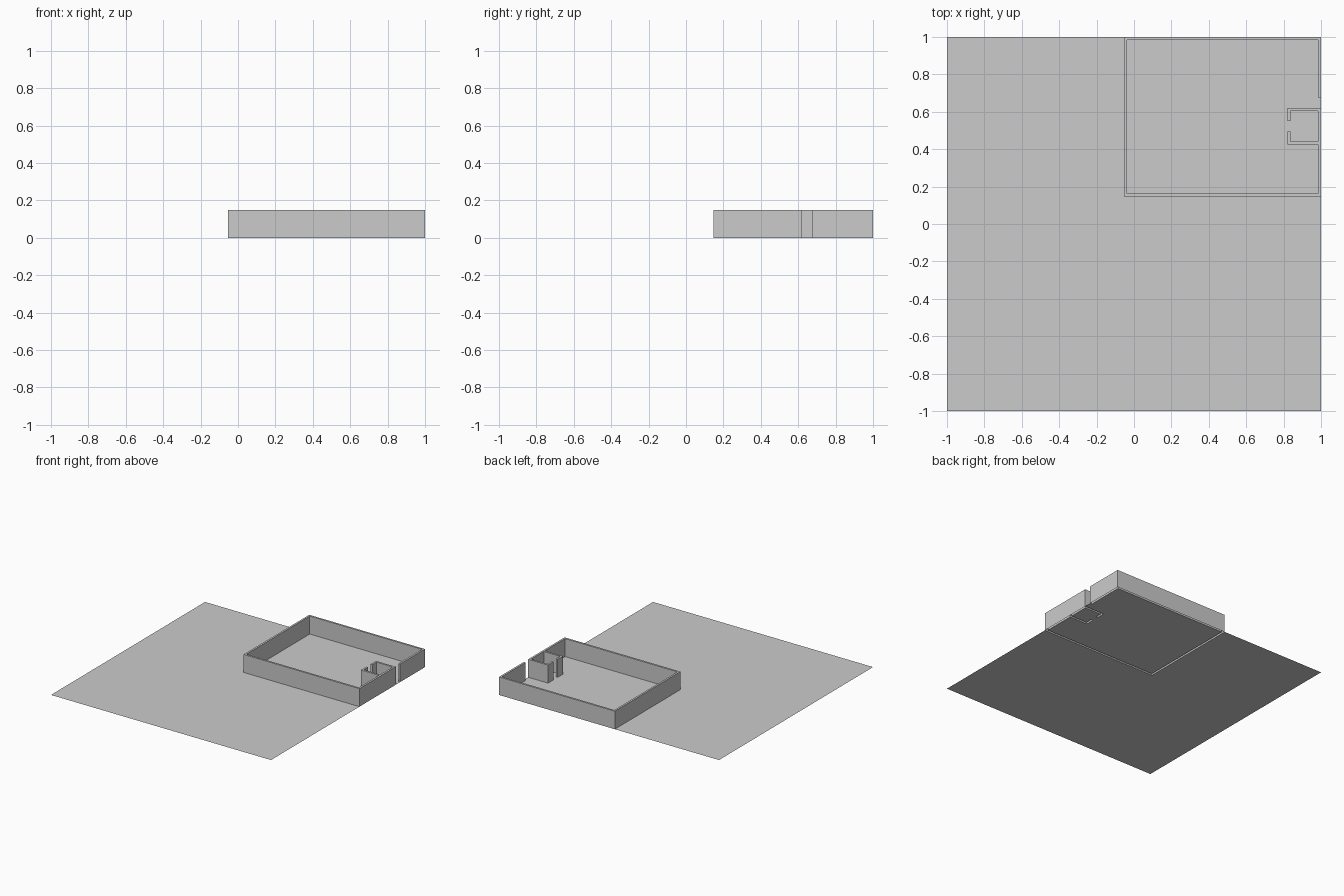
import bpy, bmesh

if "Cube" in bpy.data.objects:
    bpy.data.objects.remove(bpy.data.objects["Cube"])

H = 0.148           # wall height
T = 0.016           # wall thickness
X0, Y0 = -0.053, 0.148   # outer left and front faces of the building
RX, RY0, RY1 = 0.82, 0.425, 0.62   # small room outer limits

# wall footprints: x0, y0, x1, y1
WALLS = [
    (X0, 1 - T, 1, 1),              # back wall
    (X0, Y0, 1, Y0 + T),            # front wall
    (X0, Y0, X0 + T, 1),            # left wall
    (1 - T, 0.677, 1, 1),           # right wall behind the entrance
    (1 - T, Y0, 1, RY1),            # right wall in front of the entrance
    (RX, RY1 - T, 1, RY1),          # small room back wall
    (RX, RY0, 1, RY0 + T),          # small room front wall
    (RX, 0.55, RX + T, RY1),        # small room door jambs
    (RX, RY0, RX + T, 0.495),
]


def in_wall(x, y):
    return any(a < x < c and b < y < d for a, b, c, d in WALLS)


def plan_mesh(want_wall):
    """Flat faces for every plan cell that is (or is not) under a wall."""
    xs = sorted({-1, 1, *(round(w[i], 4) for w in WALLS for i in (0, 2))})
    ys = sorted({-1, 1, *(round(w[i], 4) for w in WALLS for i in (1, 3))})
    bm = bmesh.new()
    for a, c in zip(xs, xs[1:]):
        for b, d in zip(ys, ys[1:]):
            if in_wall((a + c) / 2, (b + d) / 2) == want_wall:
                bm.faces.new([bm.verts.new((x, y, 0)) for x, y in
                              ((a, b), (c, b), (c, d), (a, d))])
    bmesh.ops.remove_doubles(bm, verts=bm.verts[:], dist=1e-4)
    return bm


def add_object(bm, name):
    me = bpy.data.meshes.new(name)
    bm.to_mesh(me)
    bm.free()
    ob = bpy.data.objects.new(name, me)
    bpy.context.collection.objects.link(ob)
    return ob


# thin ground sheet, open underneath the walls
add_object(plan_mesh(False), "ground_sheet")

# walls raised from their footprint, open at the bottom
bm = plan_mesh(True)
ret = bmesh.ops.extrude_face_region(bm, geom=bm.faces[:], use_keep_orig=True)
for v in ret["geom"]:
    if isinstance(v, bmesh.types.BMVert):
        v.co.z = H
bmesh.ops.recalc_face_normals(bm, faces=bm.faces[:])
bottom = [f for f in bm.faces if all(v.co.z < 1e-5 for v in f.verts)]
bmesh.ops.delete(bm, geom=bottom, context='FACES')
add_object(bm, "walls")
